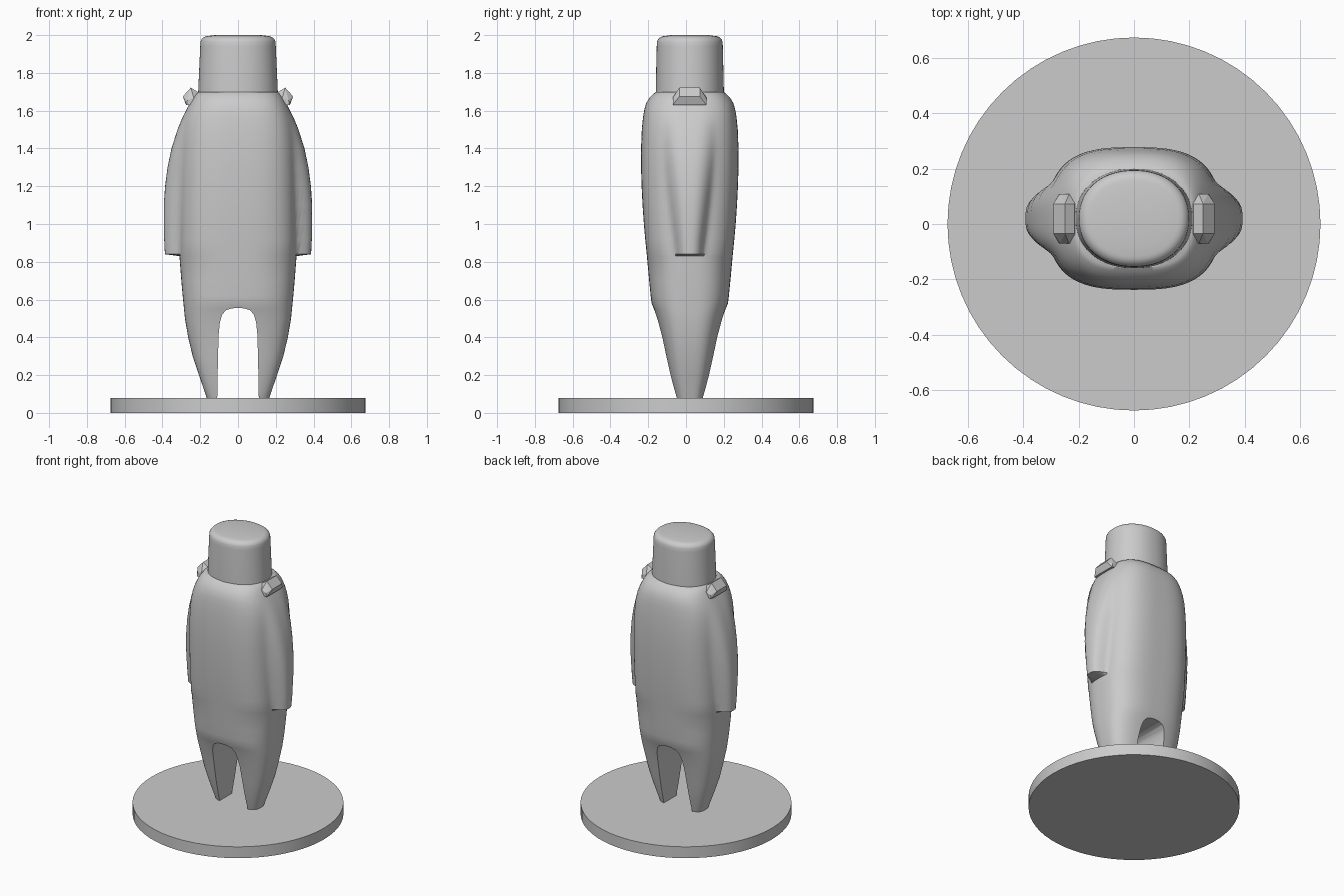
import bpy, bmesh, math

if "Cube" in bpy.data.objects:
    bpy.data.objects.remove(bpy.data.objects["Cube"])

grey = bpy.data.materials.new("plain grey")
grey.diffuse_color = (0.6, 0.6, 0.6, 1)
grey.use_nodes = True
grey.node_tree.nodes["Principled BSDF"].inputs["Base Color"].default_value = grey.diffuse_color
CY = 0.02   # the figure stands slightly behind the centre
SEG = 128


def make_object(name, bm, angle=35):
    bmesh.ops.recalc_face_normals(bm, faces=bm.faces[:])
    mesh = bpy.data.meshes.new(name)
    bm.to_mesh(mesh)
    bm.free()
    mesh.materials.append(grey)
    ob = bpy.data.objects.new(name, mesh)
    bpy.context.collection.objects.link(ob)
    smooth(ob, angle)
    return ob


def smooth(ob, angle):
    bpy.ops.object.select_all(action='DESELECT')
    ob.select_set(True)
    bpy.context.view_layer.objects.active = ob
    bpy.ops.object.shade_smooth_by_angle(angle=math.radians(angle))


def radius(t, rx, ry, n):
    """Polar radius of a superellipse."""
    return (abs(math.cos(t) / rx) ** n + abs(math.sin(t) / ry) ** n) ** (-1 / n)


def loft(name, rings, angle=35):
    """Skin a list of (z, radius function) rings and cap both ends."""
    bm = bmesh.new()
    loops = []
    for z, rad in rings:
        loop = []
        for i in range(SEG):
            t = 2 * math.pi * i / SEG
            r = rad(t)
            loop.append(bm.verts.new((r * math.cos(t), CY + r * math.sin(t), z)))
        loops.append(loop)
    for a, b in zip(loops, loops[1:]):
        for i in range(SEG):
            j = (i + 1) % SEG
            bm.faces.new((a[i], a[j], b[j], b[i]))
    bm.faces.new(loops[0][::-1])
    bm.faces.new(loops[-1])
    return make_object(name, bm, angle)


# Round base
bm = bmesh.new()
bmesh.ops.create_cone(bm, cap_ends=True, segments=64, radius1=0.675, radius2=0.675, depth=0.08)
bmesh.ops.translate(bm, verts=bm.verts[:], vec=(0, 0, 0.04))
make_object("base", bm)

# Lower body: z, half width, half depth, squareness
lower = [(0.07, 0.162, 0.072, 3.5), (0.14, 0.186, 0.09, 3.5), (0.2, 0.207, 0.105, 3.4),
         (0.3, 0.24, 0.127, 3.2), (0.4, 0.264, 0.148, 3), (0.5, 0.281, 0.174, 3),
         (0.55, 0.286, 0.19, 2.9), (0.58, 0.289, 0.202, 2.8), (0.62, 0.293, 0.207, 2.8),
         (0.7, 0.3, 0.215, 2.8), (0.83, 0.31, 0.227, 2.8)]
# Upper body with arms: z, torso half width, half depth, arm reach, arm half depth
upper = [(0.84, 0.31, 0.228, 0.387, 0.088), (0.92, 0.311, 0.236, 0.391, 0.1),
         (1.0, 0.312, 0.243, 0.393, 0.112), (1.1, 0.312, 0.25, 0.393, 0.127),
         (1.2, 0.311, 0.255, 0.386, 0.142), (1.3, 0.31, 0.258, 0.373, 0.156),
         (1.4, 0.307, 0.258, 0.352, 0.172), (1.5, 0.298, 0.254, 0.32, 0.185),
         (1.56, 0.285, 0.248, 0.294, 0.19), (1.6, 0.271, 0.242, 0.272, 0.19),
         (1.64, 0.253, 0.231, 0.25, 0.18), (1.67, 0.237, 0.212, 0.23, 0.16),
         (1.69, 0.222, 0.192, 0.21, 0.14), (1.7, 0.208, 0.178, 0.19, 0.12)]


def torso_and_arm(rx, ry, ax, ay):
    # Soft union of the torso and arm outlines
    return lambda t: (radius(t, rx, ry, 2.9) ** 40 + radius(t, ax, ay, 3) ** 40) ** (1 / 40)


rings = [(z, lambda t, a=(rx, ry, n): radius(t, *a)) for z, rx, ry, n in lower]
rings += [(z, torso_and_arm(*row)) for z, *row in upper]
body = loft("body", rings)

# Arch cut between the legs
half = [(0.112, 0.0), (0.11, 0.08), (0.106, 0.3), (0.102, 0.42), (0.096, 0.48),
        (0.084, 0.52), (0.064, 0.543), (0.035, 0.553)]
outline = half + [(0, 0.556)] + [(-x, z) for x, z in reversed(half)]
bm = bmesh.new()
face = bm.faces.new([bm.verts.new((x, -0.5, z)) for x, z in outline])
ext = bmesh.ops.extrude_face_region(bm, geom=[face])
bmesh.ops.translate(bm, verts=[v for v in ext["geom"] if isinstance(v, bmesh.types.BMVert)],
                    vec=(0, 1, 0))
arch = make_object("leg_arch_cutter", bm)
arch.hide_render = True
arch.hide_viewport = False
cut = body.modifiers.new("leg arch", 'BOOLEAN')
cut.operation = 'DIFFERENCE'
cut.solver = 'EXACT'
cut.object = arch
bpy.context.view_layer.objects.active = body
bpy.ops.object.modifier_apply(modifier=cut.name)
bpy.data.objects.remove(arch)
smooth(body, 35)

# Head: slightly tapered drum with a rounded top edge
head = [(1.66, 0.212, 0.18), (1.72, 0.21, 0.18), (1.94, 0.2, 0.175)]
for k in range(1, 7):
    a = k * math.pi / 12
    inset = 0.04 * (1 - math.cos(a))
    head.append((1.955 + 0.04 * math.sin(a), 0.2 - inset, 0.175 - inset))
head.append((2.0, 0.12, 0.1))
loft("head", [(z, lambda t, a=(rx, ry, 2.15): radius(t, *a)) for z, rx, ry in head], 40)

# Faceted shoulder tabs
middle = [(0.2, 1.66), (0.215, 1.7), (0.25, 1.722), (0.292, 1.675), (0.275, 1.63), (0.22, 1.63)]
end = [(0.2, 1.63), (0.272, 1.63), (0.268, 1.655), (0.235, 1.67)]
for side, name in ((1, "right_shoulder_tab"), (-1, "left_shoulder_tab")):
    bm = bmesh.new()
    for y_values, section in (((-0.035, 0.073), middle), ((-0.07, 0.108), end)):
        for y in y_values:
            for x, z in section:
                bm.verts.new((side * x, y, z))
    hull = bmesh.ops.convex_hull(bm, input=bm.verts[:])
    loose = [v for v in bm.verts if not v.link_faces]
    bmesh.ops.delete(bm, geom=loose, context='VERTS')
    make_object(name, bm, 20)
